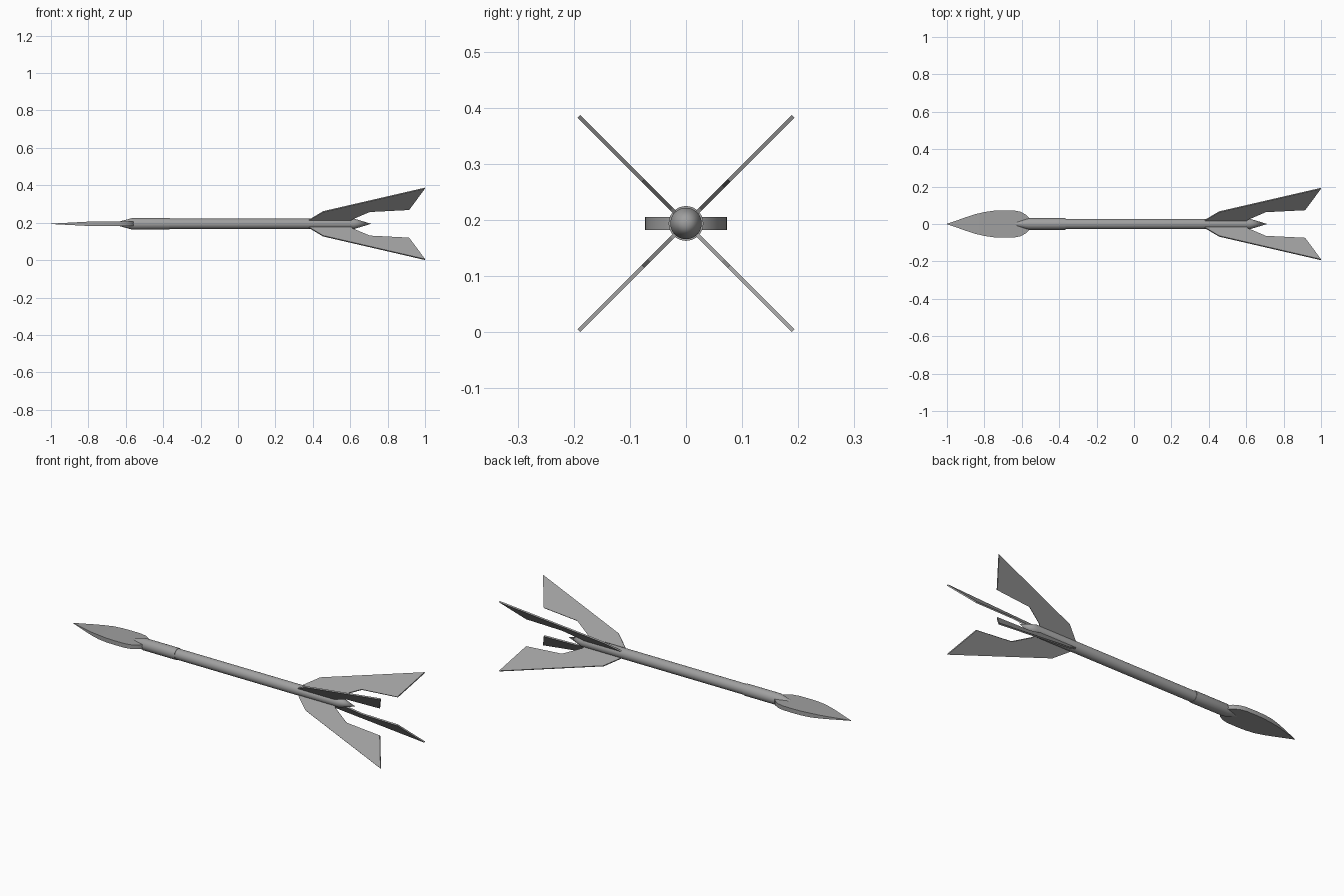
import bpy, bmesh, math
from mathutils import Matrix

cube = bpy.data.objects.get("Cube")
if cube:
    bpy.data.objects.remove(cube, do_unlink=True)

AXIS_Z = 0.194

grey = bpy.data.materials.new("plain grey")
grey.use_nodes = True
colour = (0.35, 0.35, 0.35, 1)
grey.diffuse_color = colour
grey.node_tree.nodes["Principled BSDF"].inputs["Base Color"].default_value = colour


def finish(name, bm, smooth=False):
    bmesh.ops.remove_doubles(bm, verts=bm.verts, dist=1e-5)
    bmesh.ops.recalc_face_normals(bm, faces=bm.faces)
    mesh = bpy.data.meshes.new(name)
    bm.to_mesh(mesh)
    bm.free()
    mesh.materials.append(grey)
    obj = bpy.data.objects.new(name, mesh)
    obj.location.z = AXIS_Z
    bpy.context.collection.objects.link(obj)
    if smooth:
        bpy.ops.object.select_all(action="DESELECT")
        obj.select_set(True)
        bpy.context.view_layer.objects.active = obj
        bpy.ops.object.shade_smooth_by_angle(angle=math.radians(30))
    return obj


def lathe(name, profile):
    """Turn (x, radius) points around the long axis."""
    bm = bmesh.new()
    verts = [bm.verts.new((x, 0, r)) for x, r in profile]
    edges = [bm.edges.new(pair) for pair in zip(verts, verts[1:])]
    bmesh.ops.spin(bm, geom=verts + edges, cent=(0, 0, 0), axis=(1, 0, 0),
                   angle=math.tau, steps=32)
    return finish(name, bm, True)


def plate(outline, half_thickness):
    """Flat plate in the x-y plane; half_thickness is a function of x."""
    bm = bmesh.new()
    top = [bm.verts.new((x, y, half_thickness(x))) for x, y in outline]
    low = [bm.verts.new((x, y, -half_thickness(x))) for x, y in outline]
    bm.faces.new(top)
    bm.faces.new(low[::-1])
    for i in range(len(top)):
        j = (i + 1) % len(top)
        bm.faces.new((top[i], low[i], low[j], top[j]))
    return bm


# Shaft with pointed tail, and the socket that holds the head
lathe("shaft", [(-0.4, 0), (-0.4, 0.028), (0.62, 0.028), (0.712, 0)])
lathe("head_socket", [(-0.635, 0), (-0.635, 0.012), (-0.565, 0.031),
                      (-0.365, 0.031), (-0.365, 0)])

# Leaf-shaped head, built as strips across its width
side = [(-1, 0.001), (-0.95, 0.018), (-0.9, 0.036), (-0.85, 0.052),
        (-0.8, 0.064), (-0.75, 0.071), (-0.7, 0.073), (-0.64, 0.072),
        (-0.605, 0.065), (-0.575, 0.048), (-0.555, 0.025), (-0.55, 0.001)]
bm = bmesh.new()
rings = []
for x, w in side:
    t = 0.001 + 0.0105 * min(1, (x + 1) / 0.2)
    rings.append([bm.verts.new((x, y, z)) for y, z in
                  ((w, t), (-w, t), (-w, -t), (w, -t))])
for a, b in zip(rings, rings[1:]):
    for i in range(4):
        j = (i + 1) % 4
        bm.faces.new((a[i], a[j], b[j], b[i]))
bm.faces.new(rings[0])
bm.faces.new(rings[-1])
finish("head_blade", bm, True)

# Four swept fins set diagonally around the tail
fin = [(0.37, 0.02), (0.455, 0.092), (1, 0.27), (0.915, 0.108),
       (0.705, 0.093), (0.61, 0.036), (0.6, 0.02)]
for n, label in enumerate(("upper_left", "upper_right", "lower_right", "lower_left")):
    bm = plate(fin, lambda x: 0.0037)
    turn = Matrix.Rotation(math.radians(45 + 90 * n), 4, "X")
    bmesh.ops.transform(bm, matrix=turn, verts=bm.verts)
    finish("fin_" + label, bm)
